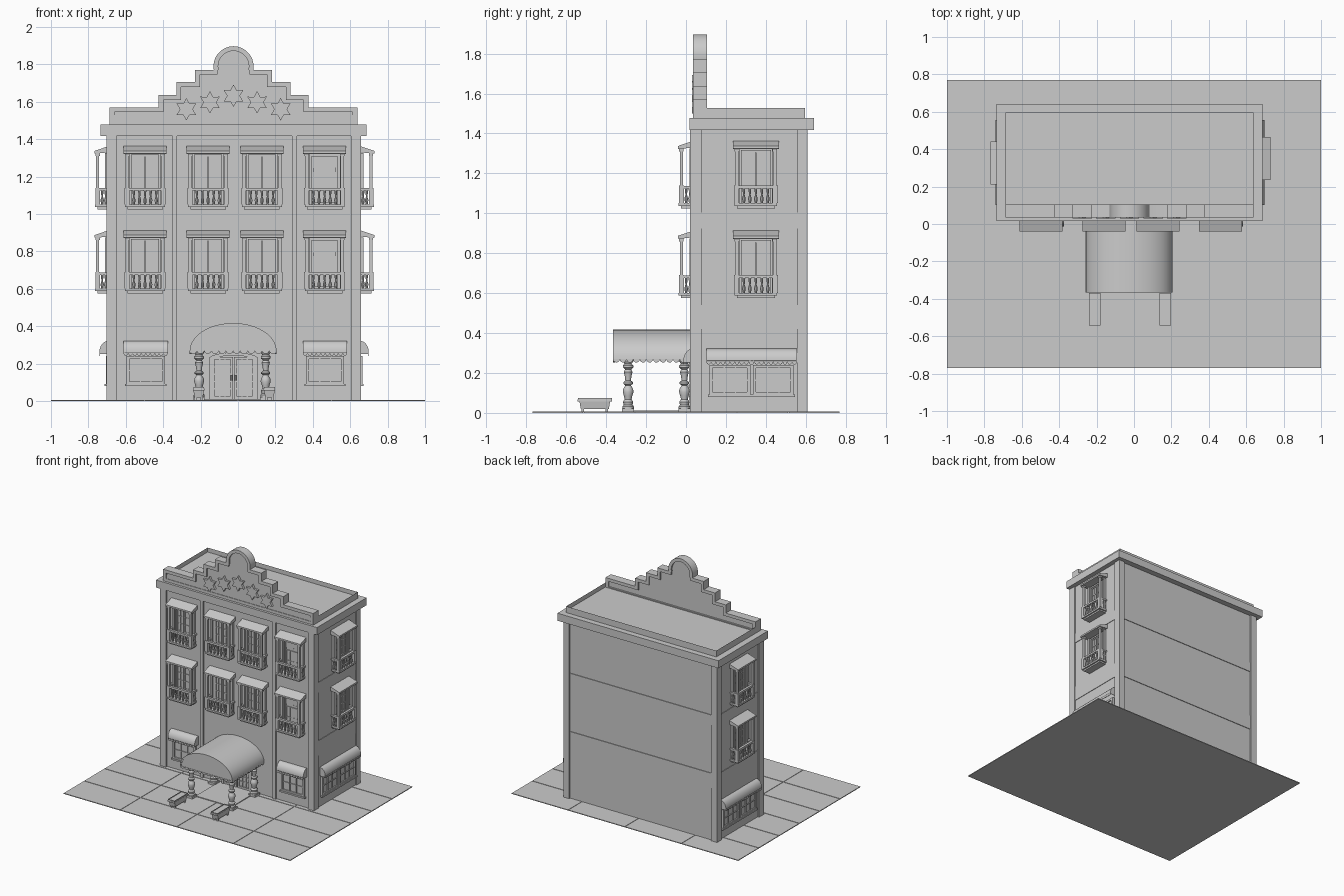
import bpy, bmesh
from math import sin, cos, pi, radians
from mathutils import Vector

if "Cube" in bpy.data.objects:
    bpy.data.objects.remove(bpy.data.objects["Cube"])

CX = -0.024                      # building centre in x
FY, LX, RX, BY = 0.035, -0.69, 0.648, 0.597   # wall planes


def box(bm, x0, x1, y0, y1, z0, z1, t=0.0):
    """Box whose top may flare outward by t; returns the top face."""
    q = [(-1, -1, x0, y0), (1, -1, x1, y0), (1, 1, x1, y1), (-1, 1, x0, y1)]
    a = [bm.verts.new((x, y, z0)) for _, _, x, y in q]
    b = [bm.verts.new((x + sx * t, y + sy * t, z1)) for sx, sy, x, y in q]
    bm.faces.new(a[::-1])
    for i in range(4):
        j = (i + 1) % 4
        bm.faces.new((a[i], a[j], b[j], b[i]))
    return bm.faces.new(b)


def prism(bm, pts, axis, a, b):
    """Extrude a 2D outline along x (pts = y,z) or y (pts = x,z)."""
    f = (lambda p, s: (s, p[0], p[1])) if axis == 'x' else (lambda p, s: (p[0], s, p[1]))
    va, vb = [[bm.verts.new(f(p, s)) for p in pts] for s in (a, b)]
    bm.faces.new(va)
    bm.faces.new(vb[::-1])
    for i in range(len(pts)):
        j = (i + 1) % len(pts)
        bm.faces.new((va[i], va[j], vb[j], vb[i]))


def ring(bm, outer, inner, y0, y1):
    """Frame between two outlines of equal point count."""
    L = [[bm.verts.new((x, y, z)) for x, z in o] for o, y in
         ((outer, y0), (outer, y1), (inner, y1), (inner, y0))]
    n = len(outer)
    for i in range(n):
        j = (i + 1) % n
        for k in range(4):
            p, q = L[k], L[(k + 1) % 4]
            bm.faces.new((p[i], p[j], q[j], q[i]))


def lathe(bm, prof, x, y, seg=12):
    rows = [[bm.verts.new((x + r * cos(2 * pi * k / seg), y + r * sin(2 * pi * k / seg), z))
             for k in range(seg)] for r, z in prof]
    for p, q in zip(rows, rows[1:]):
        for k in range(seg):
            j = (k + 1) % seg
            bm.faces.new((p[k], p[j], q[j], q[k]))
    bm.faces.new(rows[0])
    bm.faces.new(rows[-1])


def grid(bm, x0, x1, z0, z1, cols, rows, fr, bar, d):
    """Glazed sash: pane, outer frame and glazing bars, facing -y from y = 0."""
    box(bm, x0, x1, -d * 0.3, 0.005, z0, z1)
    o = [(x0, z0), (x1, z0), (x1, z1), (x0, z1)]
    i = [(x0 + fr, z0 + fr), (x1 - fr, z0 + fr), (x1 - fr, z1 - fr), (x0 + fr, z1 - fr)]
    ring(bm, o, i, -d, 0)
    for c in range(1, cols):
        x = x0 + fr + (x1 - x0 - 2 * fr) * c / cols
        box(bm, x - bar, x + bar, -d * .8, 0, z0 + fr, z1 - fr)
    for r in range(1, rows):
        z = z0 + fr + (z1 - z0 - 2 * fr) * r / rows
        box(bm, x0 + fr, x1 - fr, -d * .75, 0, z - bar, z + bar)


def scallops(bm, a0, a1, n, z, drop, axis, s0, s1):
    w = (a1 - a0) / n
    for k in range(n):
        c = a0 + w * (k + .5)
        prism(bm, [(c + w / 2 * cos(t * pi / 6), z - drop * sin(t * pi / 6)) for t in range(7)], axis, s0, s1)


def mesh(name, bm):
    bmesh.ops.recalc_face_normals(bm, faces=bm.faces)
    me = bpy.data.meshes.new(name)
    bm.to_mesh(me)
    bm.free()
    me.shade_smooth()
    me.set_sharp_from_angle(angle=radians(30))
    return me


def put(name, me, loc=(0, 0, 0), rot=0):
    if not isinstance(me, bpy.types.Mesh):
        me = mesh(name, me)
    o = bpy.data.objects.new(name, me)
    o.location, o.rotation_euler = loc, (0, 0, radians(rot))
    bpy.context.collection.objects.link(o)
    return o


# paved plot
bm = bmesh.new()
box(bm, -1, 1, -.77, .77, 0, .003)
for i in range(4):
    for j in range(6):
        x, y, h = -1 + .5 * i, -.77 + j * .2567, .0025
        box(bm, x + h * (i > 0), x + .5 - h * (i < 3), y + h * (j > 0), y + .2567 - h * (j < 5), .002, .006)
put("paving", bm)

# walls, storey belts, pilasters
bm = bmesh.new()
box(bm, LX, RX, FY, BY, .004, 1.45)
put("walls", bm)
bm = bmesh.new()
for z0, z1 in ((.42, .54), (.925, 1.005)):
    box(bm, LX - .004, RX + .004, FY + .01, BY + .005, z0, z1)
put("storey_belts", bm)
bm = bmesh.new()
for x0, x1 in ((-.702, -.65), (.605, .657)):
    box(bm, x0, x1, .02, .08, .004, 1.43)
    box(bm, x0, x1, .555, .61, .004, 1.43)
for x0, x1 in ((-.35, -.325), (.288, .315)):
    box(bm, x0, x1, .022, .05, .004, 1.43)
put("pilasters", bm)

# cornice, roof and parapet
bm = bmesh.new()
box(bm, -.736, .686, .017, .642, 1.418, 1.478)
put("cornice", bm)
bm = bmesh.new()
top = box(bm, -.686, .64, .04, .597, 1.476, 1.528)
bmesh.ops.inset_region(bm, faces=[top], thickness=.022)
bmesh.ops.translate(bm, verts=top.verts, vec=(0, 0, -.035))
put("parapet", bm)


# stepped gable with raised rim
def gable(e):
    half = [(.6625 - e, 1.476 + e)]
    steps = [(.6625, 1.57), (.40, 1.635), (.305, 1.705), (.205, 1.77)]
    for k, (x, z) in enumerate(steps):
        nx = steps[k + 1][0] if k < 3 else .11
        half += [(x - e, z - e), (nx - e, z - e)]
    half += [((.107 - e) * cos(radians(a)), 1.79 + (.107 - e) * sin(radians(a))) for a in range(-10, 90, 10)]
    right = [(CX + x, z) for x, z in half]
    left = [(CX - x, z) for x, z in half[::-1]]
    return right + [(CX, 1.897 - e)] + left


bm = bmesh.new()
ring(bm, gable(0), gable(.025), .036, .104)
prism(bm, gable(.02), 'y', .048, .092)
put("stepped_gable", bm)

# six-pointed stars
bm = bmesh.new()
for dx, z in ((-.252, 1.56), (-.126, 1.597), (0, 1.632), (.126, 1.597), (.252, 1.56)):
    prism(bm, [(CX + dx + r * sin(k * pi / 6), z + r * cos(k * pi / 6))
               for k in range(12) for r in [.06 if k % 2 == 0 else .034]], 'y', .03, .06)
put("stars", bm)


# balcony windows: one mesh, many copies
def balcony(shade):
    bm = bmesh.new()
    if shade:
        grid(bm, -.07, .07, .025, .285, 1, 1, .012, .003, .012)
        grid(bm, -.058, .058, .03, .20, 4, 2, .006, .003, .010)
        box(bm, -.058, .058, -.009, 0, .225, .275)
        scallops(bm, -.058, .058, 5, .226, .01, 'y', -.009, 0)
    else:
        ring(bm, [(-.075, .025), (.075, .025), (.075, .292), (-.075, .292)],
             [(-.063, .03), (.063, .03), (.063, .28), (-.063, .28)], -.015, 0)
        for s in (-1, 1):
            a, b = sorted((s * .002, s * .063))
            grid(bm, a, b, .03, .28, 2, 4, .009, .0025, .010)
    box(bm, -.095, .095, -.06, 0, 0, .013)
    box(bm, -.106, .106, -.072, 0, .012, .026)
    prof = [(.005, .026), (.008, .04), (.009, .05), (.004, .068), (.006, .085), (.007, .1)]
    for k in range(5):
        lathe(bm, prof, -.06 + .03 * k, -.06, 8)
    for s in (-1, 1):
        box(bm, s * .097 - .013, s * .097 + .013, -.07, -.046, .026, .115)
        box(bm, s * .099 - .010, s * .099 + .010, -.066, 0, .1, .113)
        box(bm, s * .095 - .009, s * .095 + .009, -.066, -.05, .113, .30)
        box(bm, s * .095 - .012, s * .095 + .012, -.069, -.047, .285, .30)
        box(bm, s * .09 - .008, s * .09 + .008, -.018, 0, .02, .30)
        for y in (-.034, -.015):
            lathe(bm, prof, s * .1, y, 8)
    box(bm, -.106, .106, -.069, -.05, .1, .115)
    prism(bm, [(0, .305), (-.07, .297), (-.076, .299), (-.076, .312), (0, .338)], 'x', -.115, .115)
    return mesh("balcony_window", bm)


door, shaded = balcony(False), balcony(True)
for z in (.575, 1.025):
    for x in (-.497, -.16, .128):
        put("balcony_window", door, (x, FY, z))
    put("shaded_balcony_window", shaded, (.463, FY, z))
    put("right_balcony_window", door, (RX + .006, .35, z), 90)
    put("left_balcony_window", door, (LX - .002, .325, z), -90)

# shop windows with rounded awnings
bm = bmesh.new()
grid(bm, -.102, .102, .088, .24, 3, 2, .016, .003, .014)
box(bm, -.11, .11, -.02, 0, .08, .092)
arc = [(-.048 * sin(k * pi / 16), .262 + .06 * cos(k * pi / 16)) for k in range(9)]
prism(bm, arc + [(-.044, .255), (-.040, .262), (-.03, .295), (0, .31)], 'x', -.118, .118)
scallops(bm, -.118, .118, 10, .258, .016, 'y', -.048, -.044)
for s in (-1, 1):
    prism(bm, arc + [(-.048, .252), (0, .252)], 'x', s * .118, s * .115)
shop = mesh("shop_window", bm)
for x in (-.493, .466):
    put("shop_window", shop, (x, FY, 0))
for y in (.22, .437):
    put("right_shop_window", shop, (RX + .003, y, 0), 90)
    put("left_shop_window", shop, (LX - .003, y, 0), -90)

# entrance doors with arched surround
bm = bmesh.new()
for s in (-1, 1):
    a, b = sorted((s * .003, s * .115))
    grid(bm, a, b, .012, .235, 3, 5, .014, .0035, .014)
    lathe(bm, [(.005, .11), (.005, .14)], s * .011, -.018, 8)


def arch(w, spring, rise, z0):
    return [(-w, z0)] + [(-w * cos(k * pi / 12), spring + rise * sin(k * pi / 12)) for k in range(13)] + [(w, z0)]


ring(bm, arch(.132, .225, .035, .008), arch(.116, .215, .028, .012), -.02, 0)
prism(bm, arch(.12, .22, .03, .012), 'y', -.003, .002)
put("entrance_doors", bm, (CX, FY, 0))
bm = bmesh.new()
box(bm, -.16, .16, -.27, FY, .004, .012)
put("entrance_step", bm, (CX, 0, 0))

# barrel canopy with scalloped edge
bm = bmesh.new()


def vault(w, h):
    return [(w * cos(k * pi / 24), .268 + h * sin(k * pi / 24)) for k in range(25)]


prism(bm, vault(.232, .149) + vault(.222, .139)[::-1], 'y', -.365, FY)
prism(bm, vault(.23, .147), 'y', -.362, -.354)
scallops(bm, -.232, .232, 12, .269, .016, 'y', -.365, -.357)
for s in (-1, 1):
    scallops(bm, -.365, FY, 12, .27, .018, 'x', s * .232, s * .223)
put("entrance_canopy", bm, (CX - .002, 0, 0))

# turned canopy columns
bm = bmesh.new()
box(bm, -.03, .03, -.03, .03, .005, .022)
lathe(bm, [(.029, .022), (.029, .032), (.022, .04), (.026, .055), (.017, .068), (.021, .085), (.027, .105),
           (.025, .12), (.014, .138), (.024, .146), (.024, .154), (.014, .162), (.017, .185), (.022, .205),
           (.015, .218), (.026, .228), (.026, .238), (.018, .246), (.028, .262), (.028, .275)], 0, 0, 16)
box(bm, -.03, .03, -.03, .03, .27, .285)
column = mesh("canopy_column", bm)
for s in (-1, 1):
    for y in (-.29, -.008):
        put("canopy_column", column, (CX - .006 + s * .178, y, 0))

# long planters on feet
bm = bmesh.new()
top = box(bm, -.022, .022, -.07, .07, .02, .058, .007)
box(bm, -.031, .031, -.087, .087, .056, .066)
top = box(bm, -.029, .029, -.085, .085, .064, .075)
bmesh.ops.inset_region(bm, faces=[top], thickness=.008)
bmesh.ops.translate(bm, verts=top.verts, vec=(0, 0, -.008))
for sx in (-1, 1):
    for sy in (-1, 1):
        box(bm, sx * .016 - .006, sx * .016 + .006, sy * .06 - .006, sy * .06 + .006, .005, .021)
planter = mesh("planter", bm)
for x in (-.21, .168):
    put("planter", planter, (x, -.457, 0))
